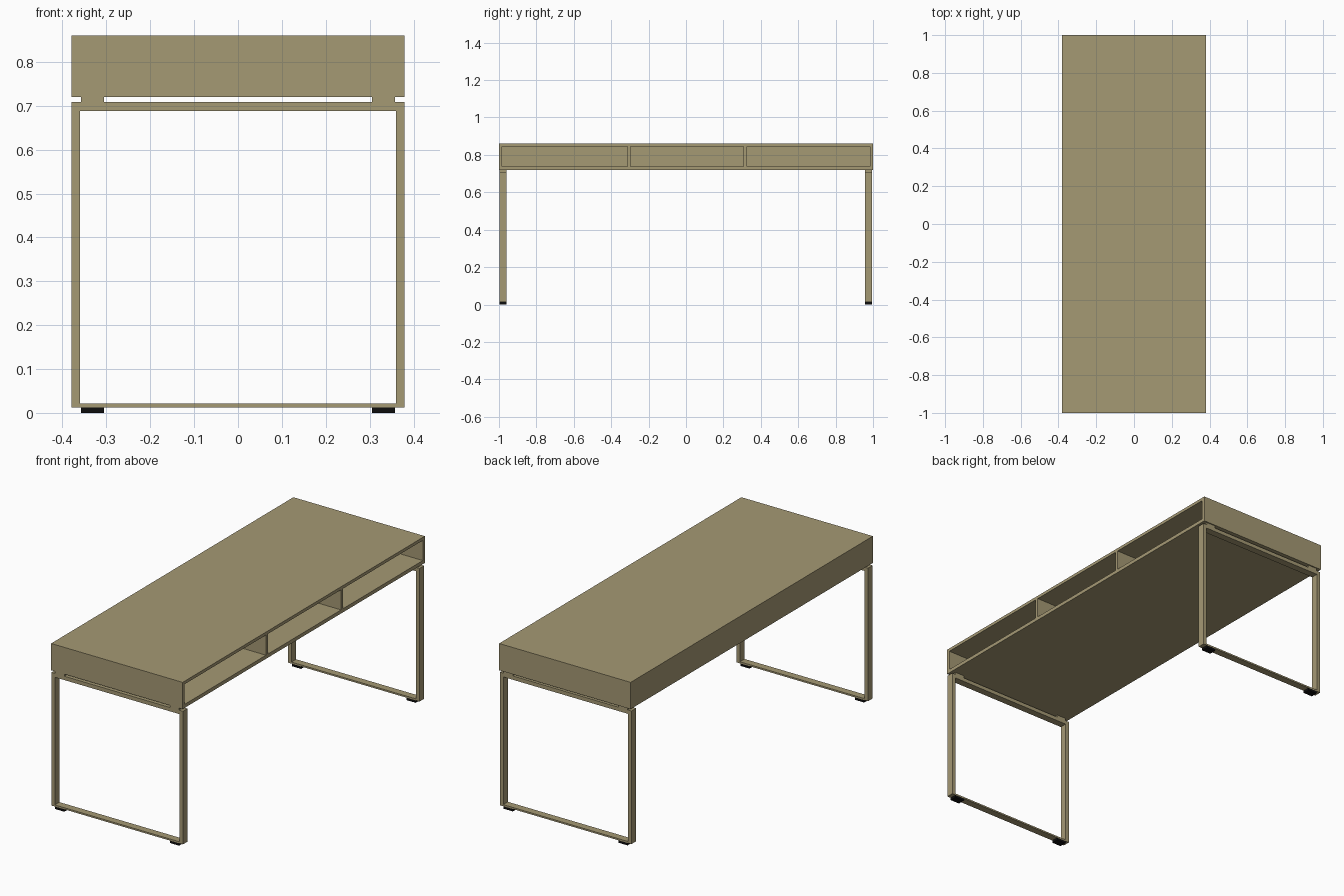
import bpy, bmesh
from mathutils import Vector

if "Cube" in bpy.data.objects:
    bpy.data.objects.remove(bpy.data.objects["Cube"])


def material(name, rgb):
    m = bpy.data.materials.new(name)
    m.diffuse_color = (*rgb, 1)
    m.use_nodes = True
    m.node_tree.nodes["Principled BSDF"].inputs["Base Color"].default_value = m.diffuse_color
    return m


WOOD = material("olive tan", (0.376, 0.319, 0.175))
BLACK = material("black rubber", (0.004, 0.004, 0.004))


def finish(bm, name, mat):
    bmesh.ops.recalc_face_normals(bm, faces=bm.faces[:])
    me = bpy.data.meshes.new(name)
    bm.to_mesh(me)
    bm.free()
    me.materials.append(mat)
    ob = bpy.data.objects.new(name, me)
    bpy.context.collection.objects.link(ob)
    return ob


def box_bm(lo, hi):
    bm = bmesh.new()
    bmesh.ops.create_cube(bm, size=1)
    lo, hi = Vector(lo), Vector(hi)
    for v in bm.verts:
        v.co = (lo + hi) / 2 + v.co * (hi - lo)
    return bm


# Desk body: a solid slab with three compartments pushed in from the +x side
HALF_X, Z0, Z1 = 0.38, 0.72, 0.86
openings = [(-0.983, -0.312), (-0.296, 0.308), (0.325, 0.983)]
zlo, zhi = 0.739, 0.844
bm = box_bm((-HALF_X, -1, Z0), (HALF_X, 1, Z1))
cuts = [((0, y, 0), (0, 1, 0)) for o in openings for y in o]
cuts += [((0, 0, z), (0, 0, 1)) for z in (zlo, zhi)]
for co, no in cuts:
    bmesh.ops.bisect_plane(bm, geom=bm.verts[:] + bm.edges[:] + bm.faces[:],
                           plane_co=co, plane_no=no)
bm.normal_update()
holes = []
for f in bm.faces:
    c = f.calc_center_median()
    if f.normal.x > 0.9 and zlo < c.z < zhi and any(a < c.y < b for a, b in openings):
        holes.append(f)
pushed = bmesh.ops.extrude_discrete_faces(bm, faces=holes)["faces"]
bmesh.ops.translate(bm, verts=list({v for f in pushed for v in f.verts}),
                    vec=(-2 * HALF_X + 0.02, 0, 0))
finish(bm, "desk_body", WOOD)


# Leg frame: mitred rectangular ring extruded along y
def leg_frame(name, y0, y1):
    bm = bmesh.new()

    def ring(x, lo, hi):
        return [bm.verts.new((a, y0, b)) for a, b in ((-x, lo), (x, lo), (x, hi), (-x, hi))]
    outer, inner = ring(HALF_X, 0.0125, 0.708), ring(0.36, 0.021, 0.688)
    faces = [bm.faces.new((outer[i], outer[(i + 1) % 4], inner[(i + 1) % 4], inner[i]))
             for i in range(4)]
    ext = bmesh.ops.extrude_face_region(bm, geom=faces, use_keep_orig=True)["geom"]
    bmesh.ops.translate(bm, verts=[g for g in ext if isinstance(g, bmesh.types.BMVert)],
                        vec=(0, y1 - y0, 0))
    finish(bm, name, WOOD)


for end, y0, y1 in (("front", -0.998, -0.96), ("back", 0.956, 0.994)):
    leg_frame(end + "_leg_frame", y0, y1)
    for side, xa, xb in (("left", -0.358, -0.305), ("right", 0.305, 0.358)):
        # Rubber feet below the frame, spacers between frame and body
        finish(box_bm((xa, y0, 0), (xb, y1, 0.0125)), f"{end}_{side}_foot", BLACK)
        finish(box_bm((xa, y0, 0.708), (xb, y1, Z0)), f"{end}_{side}_spacer", WOOD)
